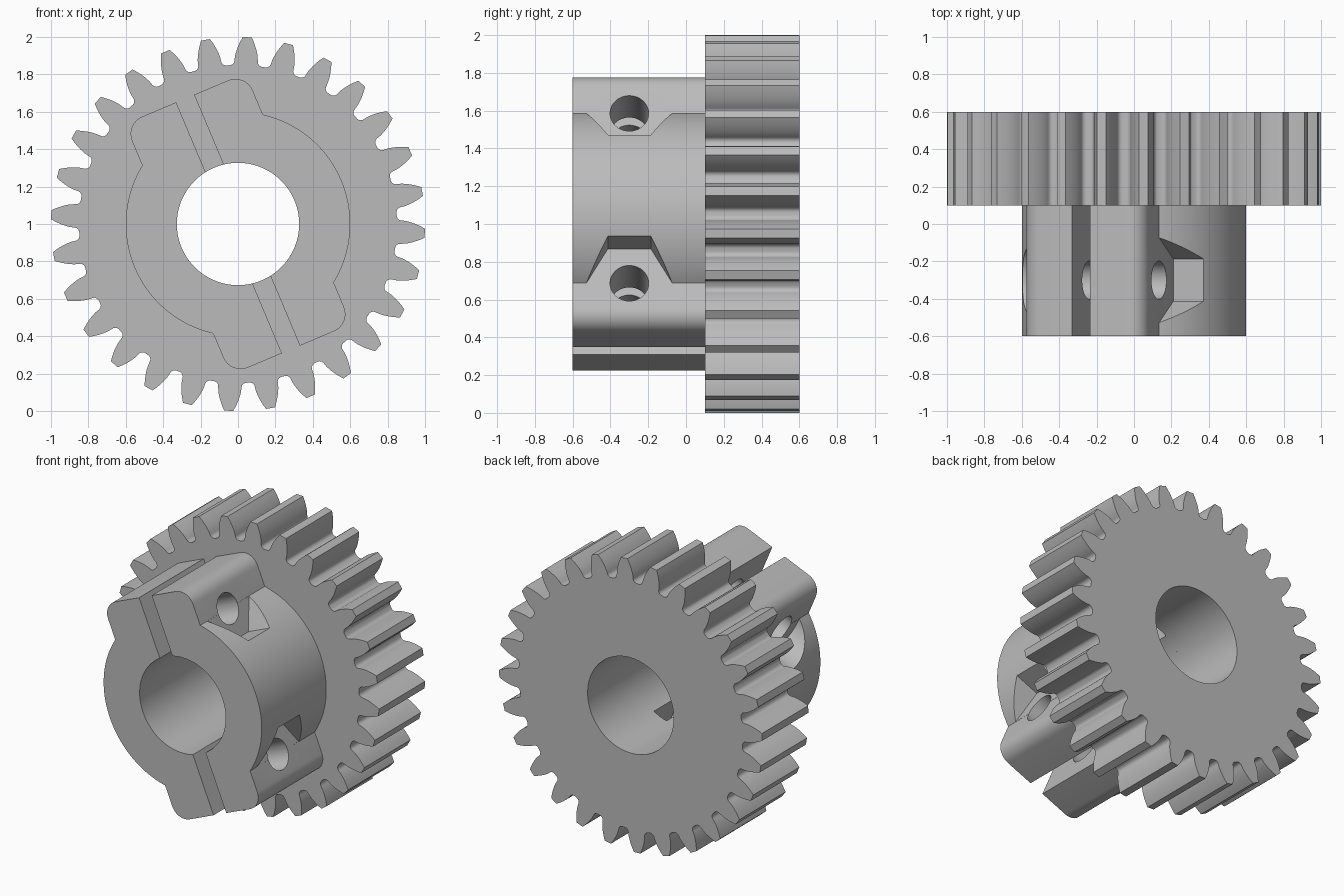
import bpy, bmesh
from math import sin, cos, tan, acos, asin, sqrt, pi, radians
from mathutils import Matrix, Vector

old = bpy.data.objects.get("Cube")
if old:
    bpy.data.objects.remove(old)

TEETH, TIP = 28, 1.0
BORE, COLLAR = 0.327, 0.6          # radii
SLOT, EAR_V, EAR_U, ROUND = 0.052, 0.35, 0.728, 0.1
HOLE_U, HOLE_Y = 0.488, -0.3
FRONT, JOINT, BACK = -0.6, 0.1, 0.6
# Whole part is turned about its axle and lifted onto the ground
PLACE = Matrix.Translation((0, 0, 1)) @ Matrix.Rotation(radians(-22.86), 4, 'Y')

steel = bpy.data.materials.new("grey_steel")
steel.use_nodes = True
grey = (0.5, 0.5, 0.5, 1)
steel.diffuse_color = grey
steel.node_tree.nodes["Principled BSDF"].inputs["Base Color"].default_value = grey


def arc(cx, cz, r, a0, a1, n):
    return [(cx + r * cos(a0 + (a1 - a0) * i / n), cz + r * sin(a0 + (a1 - a0) * i / n))
            for i in range(n + 1)]


def prism(name, points, push):
    """Extrude a closed 3D outline along a vector."""
    bm = bmesh.new()
    face = bm.faces.new([bm.verts.new(p) for p in points])
    out = bmesh.ops.extrude_face_region(bm, geom=[face])
    verts = [g for g in out["geom"] if isinstance(g, bmesh.types.BMVert)]
    bmesh.ops.translate(bm, verts=verts, vec=Vector(push))
    bmesh.ops.recalc_face_normals(bm, faces=bm.faces)
    mesh = bpy.data.meshes.new(name)
    bm.to_mesh(mesh)
    bm.free()
    ob = bpy.data.objects.new(name, mesh)
    bpy.context.collection.objects.link(ob)
    mesh.materials.append(steel)
    return ob


def along_axle(name, outline, y0, y1):
    return prism(name, [(x, y0, z) for x, z in outline], (0, y1 - y0, 0))


def along_screw(name, r, sides, u, x0, x1):
    ring = arc(HOLE_Y, u, r, 0, 2 * pi, sides)[:-1]
    return prism(name, [(x0, y, z) for y, z in ring], (x1 - x0, 0, 0))


def finish(ob, cutters):
    """Cut the part, place it, and smooth its curved faces."""
    bpy.ops.object.select_all(action='DESELECT')
    bpy.context.view_layer.objects.active = ob
    ob.select_set(True)
    for cutter in cutters:
        cutter.hide_render = True
        mod = ob.modifiers.new("cut", 'BOOLEAN')
        mod.operation, mod.solver, mod.object = 'DIFFERENCE', 'EXACT', cutter
        bpy.ops.object.modifier_apply(modifier=mod.name)
        bpy.data.objects.remove(cutter)
    ob.data.transform(PLACE)
    bpy.ops.object.shade_smooth_by_angle(angle=radians(25))


# Involute tooth: half outline from root to tip, then mirrored
module = 2 * TIP / (TEETH + 2)
pitch, root = module * TEETH / 2, TIP - 2.25 * module
base = pitch * cos(radians(20))


def inv(a):
    return tan(a) - a


def half_angle(r):
    return pi / (2 * TEETH) + inv(radians(20)) - inv(acos(min(1, base / r)))


flank = []
for i in range(6):                  # root fillet
    t = pi / 2 * (1 - i / 6)
    flank.append((root + (base - root) * (1 - sin(t)), half_angle(base) + 0.031 * (1 - cos(t))))
for i in range(8):                  # involute side
    r = base + (TIP - base) * i / 7
    flank.append((r, half_angle(r)))
tooth = [(r, -a) for r, a in flank] + flank[::-1]
gear_outline = [(r * cos(a + k * 2 * pi / TEETH), r * sin(a + k * 2 * pi / TEETH))
                for k in range(TEETH) for r, a in tooth]
gear = along_axle("gear", gear_outline, JOINT, BACK)
bore = along_axle("bore_cutter", arc(0, 0, BORE, 0, 2 * pi, 96)[:-1], JOINT - 0.1, BACK + 0.1)
finish(gear, [bore])

# Split clamp collar: two half rings with rounded ears
ear = [(SLOT, EAR_U)] + arc(EAR_V - ROUND, EAR_U - ROUND, ROUND, pi / 2, 0, 8)
meet = asin(sqrt(COLLAR ** 2 - EAR_V ** 2) / COLLAR)
gap = acos(SLOT / BORE)
half = (ear + arc(0, 0, COLLAR, meet, -meet, 48)
        + [(x, -z) for x, z in reversed(ear)] + arc(0, 0, BORE, -gap, gap, 48))

for name, side, pocket_r, sides in (("clamp_half_nut_side", 1, 0.2275, 6),
                                    ("clamp_half_head_side", -1, 0.198, 48)):
    clamp = along_axle(name, [(side * x, z) for x, z in half], FRONT, JOINT)
    cutters = []
    for u in (HOLE_U, -HOLE_U):
        cutters.append(along_screw("screw_hole_cutter", 0.102, 40, u, 0, side * 0.8))
        cutters.append(along_screw("pocket_cutter", pocket_r, sides, u,
                                   side * (EAR_V + 0.0008), side * 0.8))
    finish(clamp, cutters)
